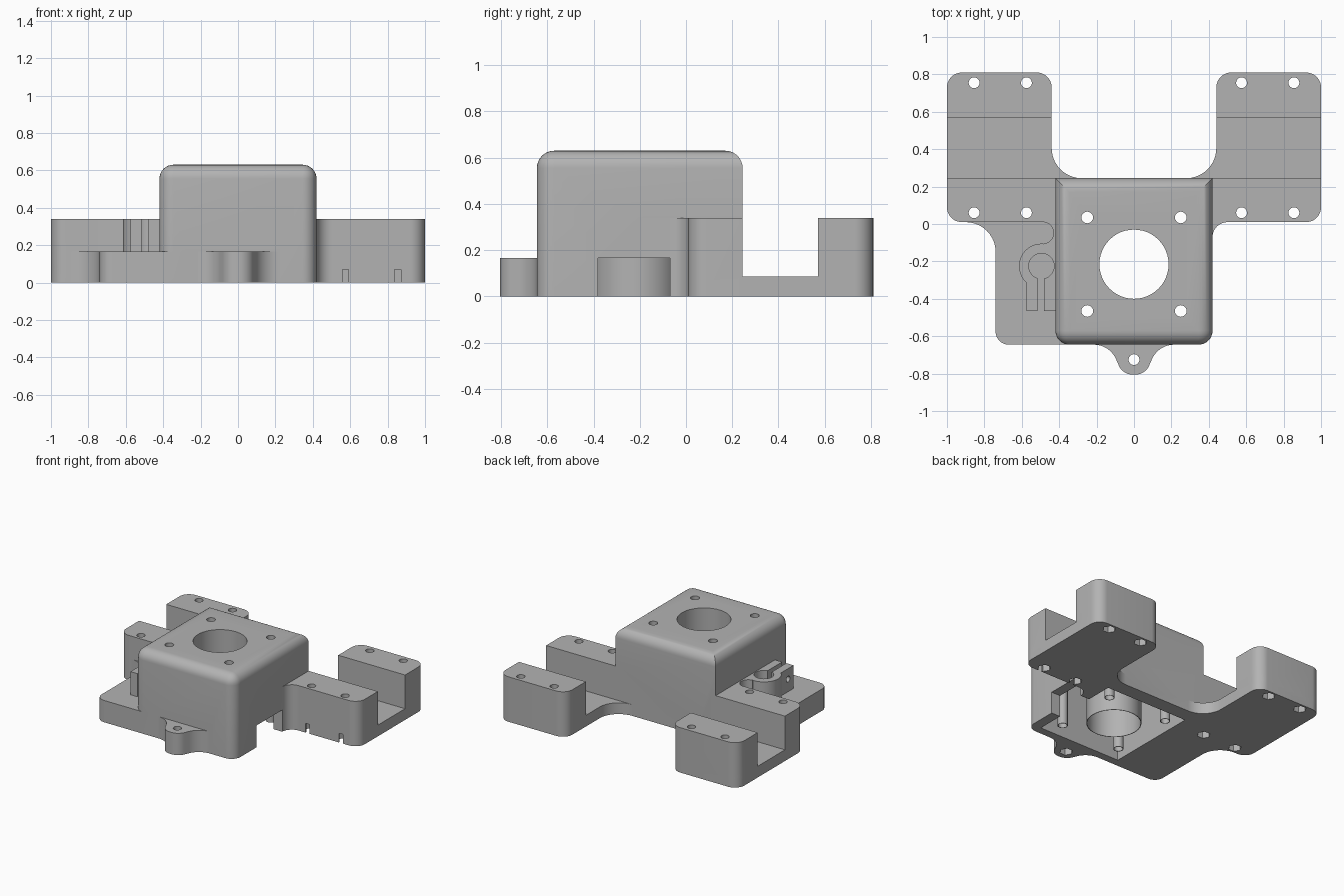
import bpy, bmesh, math
from mathutils import Vector

if "Cube" in bpy.data.objects:
    bpy.data.objects.remove(bpy.data.objects["Cube"])

grey = bpy.data.materials.new("plain_grey")
grey.use_nodes = True
grey.diffuse_color = (0.45, 0.45, 0.45, 1)
grey.node_tree.nodes["Principled BSDF"].inputs["Base Color"].default_value = (0.45, 0.45, 0.45, 1)


def finish(bm, name):
    bmesh.ops.recalc_face_normals(bm, faces=bm.faces)
    mesh = bpy.data.meshes.new(name)
    bm.to_mesh(mesh)
    bm.free()
    mesh.materials.append(grey)
    obj = bpy.data.objects.new(name, mesh)
    bpy.context.collection.objects.link(obj)
    return obj


def rounded(corners, steps=10):
    """Outline from (x, y, radius) corners, each turned into an arc."""
    out = []
    for i, corner in enumerate(corners):
        p, r = Vector(corner[:2]), (corner[2] if len(corner) > 2 else 0)
        if not r:
            out.append(p)
            continue
        u = (Vector(corners[i - 1][:2]) - p).normalized()
        v = (Vector(corners[(i + 1) % len(corners)][:2]) - p).normalized()
        half = u.angle(v) / 2
        centre = p + (u + v).normalized() * r / math.sin(half)
        a = p + u * r / math.tan(half) - centre
        b = p + v * r / math.tan(half) - centre
        start = math.atan2(a.y, a.x)
        turn = math.atan2(a.x * b.y - a.y * b.x, a.dot(b))
        for k in range(steps + 1):
            t = start + turn * k / steps
            out.append(centre + r * Vector((math.cos(t), math.sin(t))))
    return out


def prism(name, corners, z0, z1):
    bm = bmesh.new()
    face = bm.faces.new([bm.verts.new((p.x, p.y, z0)) for p in rounded(corners)])
    top = bmesh.ops.extrude_face_region(bm, geom=[face])["geom"]
    bmesh.ops.translate(bm, vec=(0, 0, z1 - z0),
                        verts=[g for g in top if isinstance(g, bmesh.types.BMVert)])
    return finish(bm, name)


def block(name, x0, x1, y0, y1, z0, z1):
    return prism(name, [(x0, y0), (x1, y0), (x1, y1), (x0, y1)], z0, z1)


def disc(name, x, y, r, z0, z1, sides=24):
    ring = [(x + r * math.cos(math.tau * k / sides), y + r * math.sin(math.tau * k / sides))
            for k in range(sides)]
    return prism(name, ring, z0, z1)


def combine(target, tool, operation):
    mod = target.modifiers.new("combine", "BOOLEAN")
    mod.operation, mod.solver, mod.object = operation, "EXACT", tool
    bpy.context.view_layer.objects.active = target
    bpy.ops.object.modifier_apply(modifier=mod.name)
    bpy.data.objects.remove(tool)


# Motor housing: rounded top rim and rounded front corners
X, FRONT, BACK, TOP = 0.42, -0.645, 0.245, 0.63
LOW, MID, HIGH = 0.085, 0.165, 0.34
body = block("mount_body", -X, X, FRONT, BACK, 0, TOP)
bm = bmesh.new()
bm.from_mesh(body.data)
edges = [e for e in bm.edges if all(v.co.z > TOP - 0.01 for v in e.verts)
         or all(v.co.y < FRONT + 0.01 for v in e.verts)
         and abs(e.verts[0].co.z - e.verts[1].co.z) > 0.1]
bmesh.ops.bevel(bm, geom=edges, offset=0.075, segments=8, profile=0.5, affect="EDGES")
bm.to_mesh(body.data)
bm.free()

# Base bar with two arms, and the raised pads on the arms
parts = [prism("base_bar", [(-1, 0.01, 0.08), (1, 0.01, 0.08), (1, 0.81, 0.08), (0.44, 0.81, 0.08),
                            (0.44, BACK, 0.16), (-0.44, BACK, 0.16), (-0.44, 0.81, 0.08),
                            (-1, 0.81, 0.08)], 0, LOW)]
for s in (-1, 1):
    parts.append(prism("rear_pad", [(s * 0.44, 0.57), (s, 0.57), (s, 0.81, 0.08),
                                    (s * 0.44, 0.81, 0.08)], 0, HIGH))
parts.append(prism("left_front_pad", [(0.38, -0.2), (X, -0.2), (X, 0.01, 0.08), (1, 0.01, 0.08),
                                      (1, BACK), (0.38, BACK)], 0, HIGH))
parts.append(prism("right_front_pad", [(-0.38, 0.01), (-1, 0.01, 0.08), (-1, BACK),
                                       (-0.38, BACK)], 0, HIGH))

# Side plate and clamp on the right, lug at the front
parts.append(prism("side_plate", [(-0.74, FRONT, 0.07), (-0.3, FRONT), (-0.3, 0.1), (-0.92, 0.1),
                                  (-0.92, 0.01), (-0.74, 0.01, 0.159)], 0, MID))
parts.append(prism("clamp_arm", [(-0.575, -0.465), (-0.38, -0.465), (-0.38, 0.05), (-0.485, 0.05),
                                 (-0.485, -0.2), (-0.575, -0.2)], 0.1, HIGH))
parts.append(disc("clamp_ring", -0.495, -0.225, 0.12, 0.1, HIGH, 40))
parts.append(prism("front_lug", [(-0.22, -0.6), (-0.22, FRONT), (-0.13, FRONT, 0.13),
                                 (-0.06, -0.805, 0.08), (0.06, -0.805, 0.08), (0.13, FRONT, 0.13),
                                 (0.22, FRONT), (0.22, -0.6)], 0, MID))
for part in parts:
    combine(body, part, "UNION")

# Motor cavity and its side opening
CEILING, CY = 0.55, -0.215
cuts = [block("cavity", -0.345, 0.345, -0.585, 0.135, -0.1, CEILING),
        block("side_opening", 0.3, 0.5, -0.38, -0.07, -0.1, MID)]

# Clamp gap, bore, slit and cross bolt
cuts += [prism("clamp_gap", [(-0.8, -0.105), (-0.43, -0.105, 0.057), (-0.43, 0.01, 0.057),
                             (-0.8, 0.01)], MID, 0.5),
         disc("clamp_bore", -0.495, -0.225, 0.068, MID, 0.5, 32),
         block("clamp_slit", -0.515, -0.48, -0.55, -0.25, MID, 0.5)]
bolt = disc("clamp_bolt", 0, 0, 0.022, -0.1, 0.1, 16)
bolt.rotation_euler.y = math.pi / 2
bolt.location = (-0.58, -0.4, 0.26)
bpy.context.view_layer.update()
cuts.append(bolt)

# Bolt holes with hexagonal nut pockets
pockets = [(s * x, y) for s in (-1, 1) for x in (0.575, 0.855) for y in (0.06, 0.755)]
for x, y in pockets + [(0, -0.725)]:
    cuts.append(disc("bolt_hole", x, y, 0.029, -0.1, 0.5))
    cuts.append(disc("nut_pocket", x, y, 0.046, -0.1, 0.07, 6))
for x in (0.575, 0.855):
    cuts.append(block("nut_slot", x - 0.017, x + 0.017, -0.05, 0.06, -0.1, 0.07))

# Shaft opening and motor screws, each with a thin sleeve below the top
bores = [(0, CY, 0.185, 48)] + [(sx * 0.25, CY + sy * 0.25, 0.031, 20)
                                for sx in (-1, 1) for sy in (-1, 1)]
for x, y, r, sides in bores:
    cuts.append(disc("bore", x, y, r, 0.3, 0.8, sides))
for cut in cuts:
    combine(body, cut, "DIFFERENCE")

shown = [body]
for x, y, r, sides in bores:
    sleeve = disc("shaft_sleeve" if r > 0.1 else "screw_sleeve", x, y, r + 0.004, 0, CEILING, sides)
    combine(sleeve, disc("sleeve_bore", x, y, r, -0.1, 0.8, sides), "DIFFERENCE")
    shown.append(sleeve)

bpy.ops.object.select_all(action="DESELECT")
for obj in shown:
    obj.select_set(True)
bpy.context.view_layer.objects.active = body
bpy.ops.object.shade_smooth_by_angle(angle=math.radians(30))
